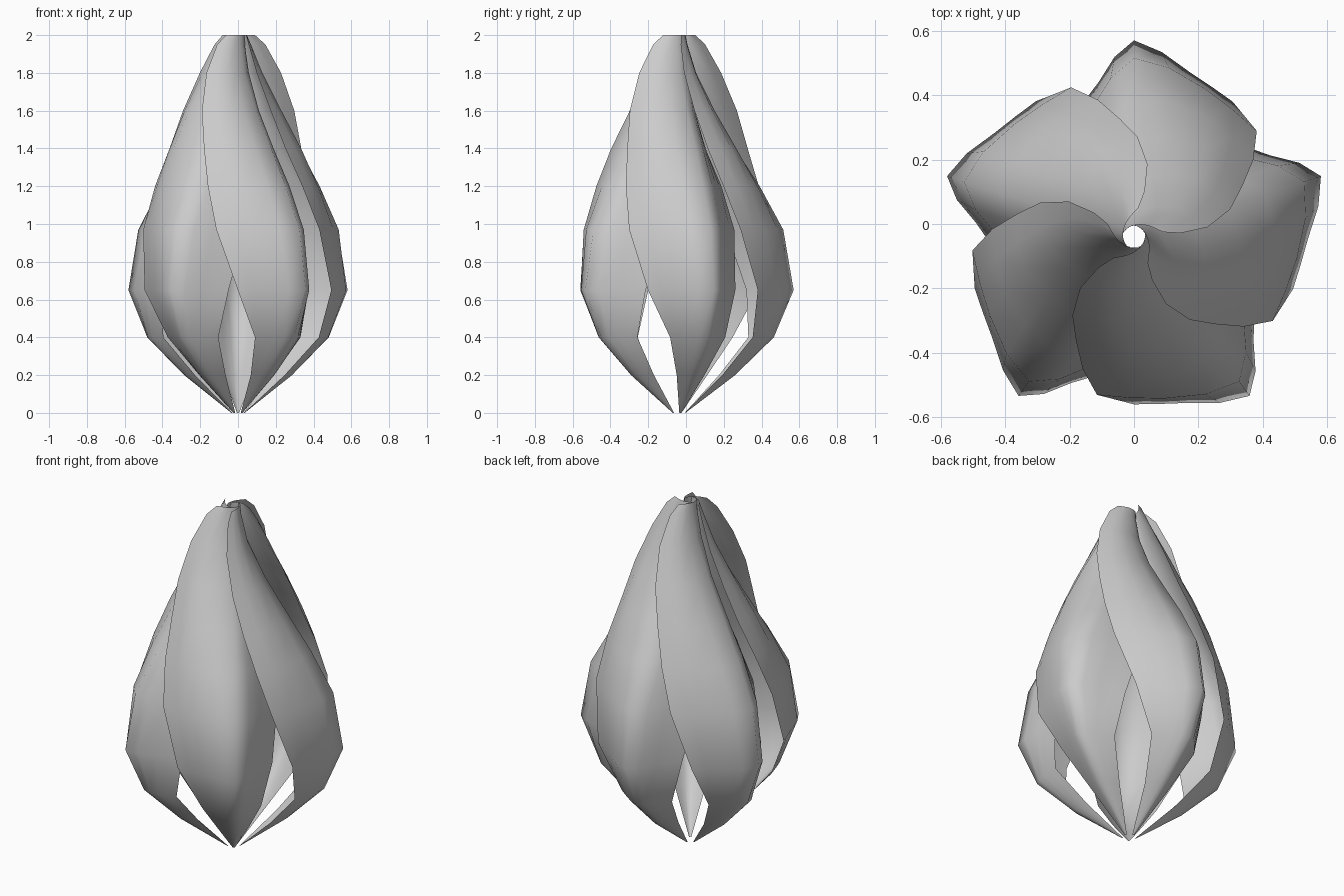
import bpy, math

if "Cube" in bpy.data.objects:
    bpy.data.objects.remove(bpy.data.objects["Cube"])

AXIS_Y = -0.04   # the swirl axis sits slightly forward of centre

# Petal cross-sections: height, then five points (outward, sideways)
# from the outer lapping edge, over the keel, to the tucked-in edge
SECTIONS = [
    (0.00, .033, -.006, .035, -.003, .037, 0, .035, .003, .033, .006),
    (0.20, .232, -.085, .275, -.048, .30, 0, .265, .045, .215, .075),
    (0.40, .393, -.174, .455, -.092, .505, 0, .45, .075, .37, .14),
    (0.65, .42, -.306, .51, -.175, .61, 0, .48, .11, .36, .20),
    (0.97, .329, -.381, .46, -.22, .555, 0, .40, .13, .25, .23),
    (1.20, .238, -.37, .37, -.23, .43, 0, .28, .12, .12, .20),
    (1.40, .155, -.335, .28, -.22, .30, 0, .16, .095, .03, .14),
    (1.60, .085, -.298, .18, -.19, .18, -.01, .09, .06, 0, .085),
    (1.80, .03, -.228, .09, -.14, .085, -.02, .05, .035, 0, .05),
    (1.95, .012, -.145, .045, -.085, .045, -.02, .035, .015, .015, .034),
    (2.00, .015, -.09, .033, -.05, .038, -.02, .033, .01, .018, .03),
]
STEPS = 2


def smooth_row(pts):
    """Catmull-Rom curve through the points of one cross-section."""
    ext = [tuple(2 * a - b for a, b in zip(pts[0], pts[1]))] + pts
    ext.append(tuple(2 * a - b for a, b in zip(pts[-1], pts[-2])))
    out = []
    for i in range(1, len(ext) - 2):
        p0, p1, p2, p3 = ext[i - 1:i + 3]
        for s in range(STEPS):
            t = s / STEPS
            out.append(tuple(0.5 * (2 * b + (c - a) * t
                                    + (2 * a - 5 * b + 4 * c - d) * t * t
                                    + (3 * b - a - 3 * c + d) * t ** 3)
                             for a, b, c, d in zip(p0, p1, p2, p3)))
    out.append(pts[-1])
    return out


# One shared petal surface
verts, faces = [], []
for z, *v in SECTIONS:
    row = smooth_row(list(zip(v[0::2], v[1::2])))
    verts += [(x, y, z) for x, y in row]
n = 4 * STEPS + 1
for r in range(len(SECTIONS) - 1):
    for c in range(n - 1):
        a = r * n + c
        faces.append((a, a + 1, a + n + 1, a + n))
mesh = bpy.data.meshes.new("petal")
mesh.from_pydata(verts, [], faces)
mesh.polygons.foreach_set("use_smooth", [True] * len(faces))
mesh.update()

# Five petals around the swirl axis
for k in range(5):
    petal = bpy.data.objects.new(f"petal_{k + 1}", mesh)
    petal.location = (0, AXIS_Y, 0)
    petal.rotation_euler.z = math.radians(90 + 72 * k)
    bpy.context.collection.objects.link(petal)
